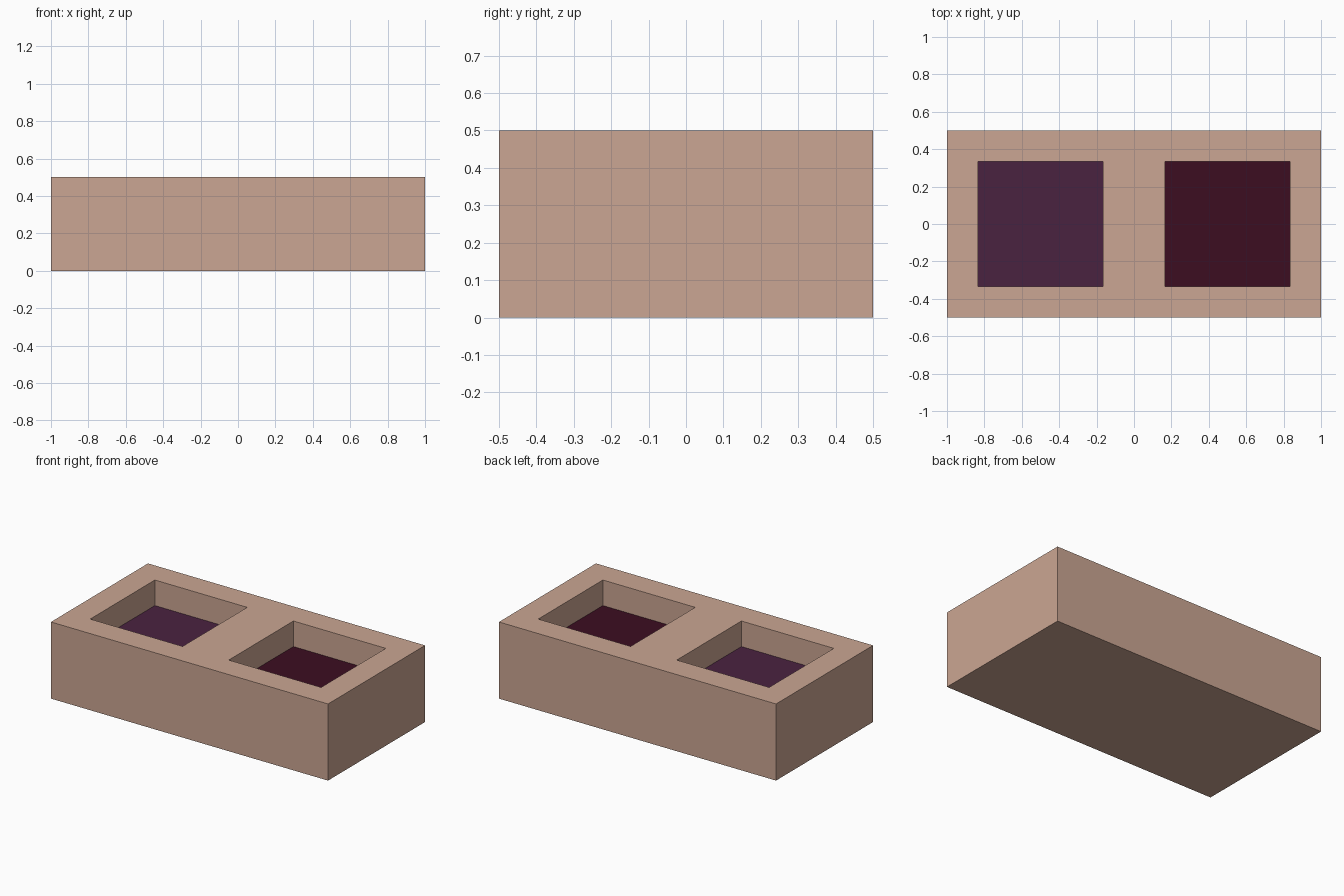
import bpy, bmesh
from mathutils import Matrix

if "Cube" in bpy.data.objects:
    bpy.data.objects.remove(bpy.data.objects["Cube"])


def material(name, rgb):
    # sRGB bytes converted to a linear flat colour
    lin = [((c / 255 + 0.055) / 1.055) ** 2.4 if c > 10 else c / 255 / 12.92 for c in rgb]
    m = bpy.data.materials.new(name)
    m.diffuse_color = (*lin, 1)
    m.use_nodes = True
    m.node_tree.nodes["Principled BSDF"].inputs["Base Color"].default_value = m.diffuse_color
    return m


WALL = 1 / 6    # rim width and pocket depth

# Block, split at the middle so that the top has two square faces
bm = bmesh.new()
bmesh.ops.create_cube(bm, size=1, matrix=Matrix.Translation((0, 0, 0.25)) @ Matrix.Diagonal((2, 1, 0.5, 1)))
bmesh.ops.bisect_plane(bm, geom=bm.verts[:] + bm.edges[:] + bm.faces[:],
                       plane_co=(0, 0, 0), plane_no=(1, 0, 0))
bm.normal_update()

# Square pockets: inset each top face, then sink it straight down
tops = [f for f in bm.faces if f.normal.z > 0.9]
bmesh.ops.inset_individual(bm, faces=tops, thickness=WALL, use_even_offset=True)
bm.normal_update()
bmesh.ops.inset_individual(bm, faces=tops, thickness=0, depth=-WALL)
bm.normal_update()

# Pocket floors: purple on the left, dark red on the right
for f in bm.faces:
    c = f.calc_center_median()
    if f.normal.z > 0.9 and c.z < 0.45:
        f.material_index = 1 if c.x < 0 else 2

mesh = bpy.data.meshes.new("two_pocket_block")
bm.to_mesh(mesh)
bm.free()
for name, rgb in (("clay", (203, 166, 147)), ("purple", (74, 34, 64)), ("dark_red", (60, 13, 33))):
    mesh.materials.append(material(name, rgb))
bpy.context.collection.objects.link(bpy.data.objects.new("two_pocket_block", mesh))
